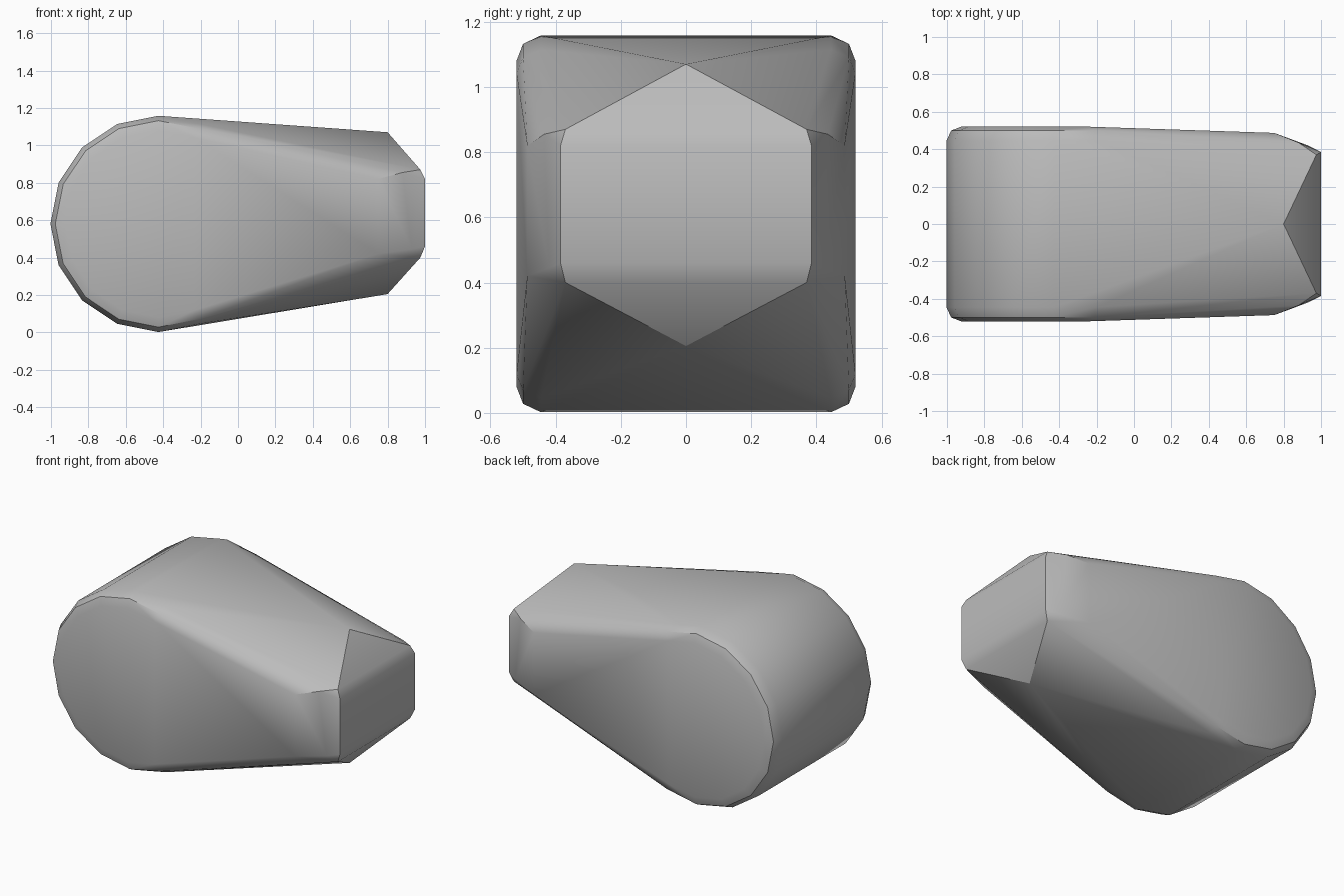
import bpy, bmesh, math

cube = bpy.data.objects.get("Cube")
if cube:
    bpy.data.objects.remove(cube, do_unlink=True)

grey = bpy.data.materials.new("plain_grey")
grey.use_nodes = True
colour = (0.5, 0.5, 0.5, 1)
grey.diffuse_color = colour
grey.node_tree.nodes["Principled BSDF"].inputs["Base Color"].default_value = colour

# Rounded heel: upright arc with stepped rim bevels on both sides
CENTRE_X, CENTRE_Z = -0.425, 0.58
points = []
for radius, half_width in ((0.578, 0.445), (0.552, 0.5), (0.5, 0.52)):
    for step in range(-1, 10):
        angle = math.radians(90 + 22.5 * step)
        x = CENTRE_X + radius * math.cos(angle)
        z = CENTRE_Z + radius * math.sin(angle)
        points += [(x, side * half_width, z) for side in (-1, 1)]

# Tapered toe: ridge tips, end face corners and cheek corners
points += [(0.8, 0, 1.07), (0.8, 0, 0.205)]
for side in (-1, 1):
    for x, y, z in ((1, 0.385, 0.82), (1, 0.385, 0.46),
                    (0.975, 0.37, 0.87), (0.975, 0.37, 0.4),
                    (0.88, 0.435, 0.855), (0.93, 0.42, 0.445),
                    (0.75, 0.487, 0.82), (0.75, 0.487, 0.42)):
        points.append((x, side * y, z))

# Wrap everything in one convex shell
bm = bmesh.new()
for p in points:
    bm.verts.new(p)
hull = bmesh.ops.convex_hull(bm, input=bm.verts[:])
loose = [v for v in bm.verts if not v.link_faces]
bmesh.ops.delete(bm, geom=loose, context="VERTS")
bmesh.ops.dissolve_limit(bm, angle_limit=math.radians(0.5),
                         verts=bm.verts[:], edges=bm.edges[:])
bmesh.ops.recalc_face_normals(bm, faces=bm.faces[:])

mesh = bpy.data.meshes.new("stone_body")
bm.to_mesh(mesh)
bm.free()
mesh.materials.append(grey)
body = bpy.data.objects.new("stone_body", mesh)
bpy.context.collection.objects.link(body)
bpy.context.view_layer.objects.active = body
body.select_set(True)
bpy.ops.object.shade_smooth_by_angle(angle=math.radians(30))
